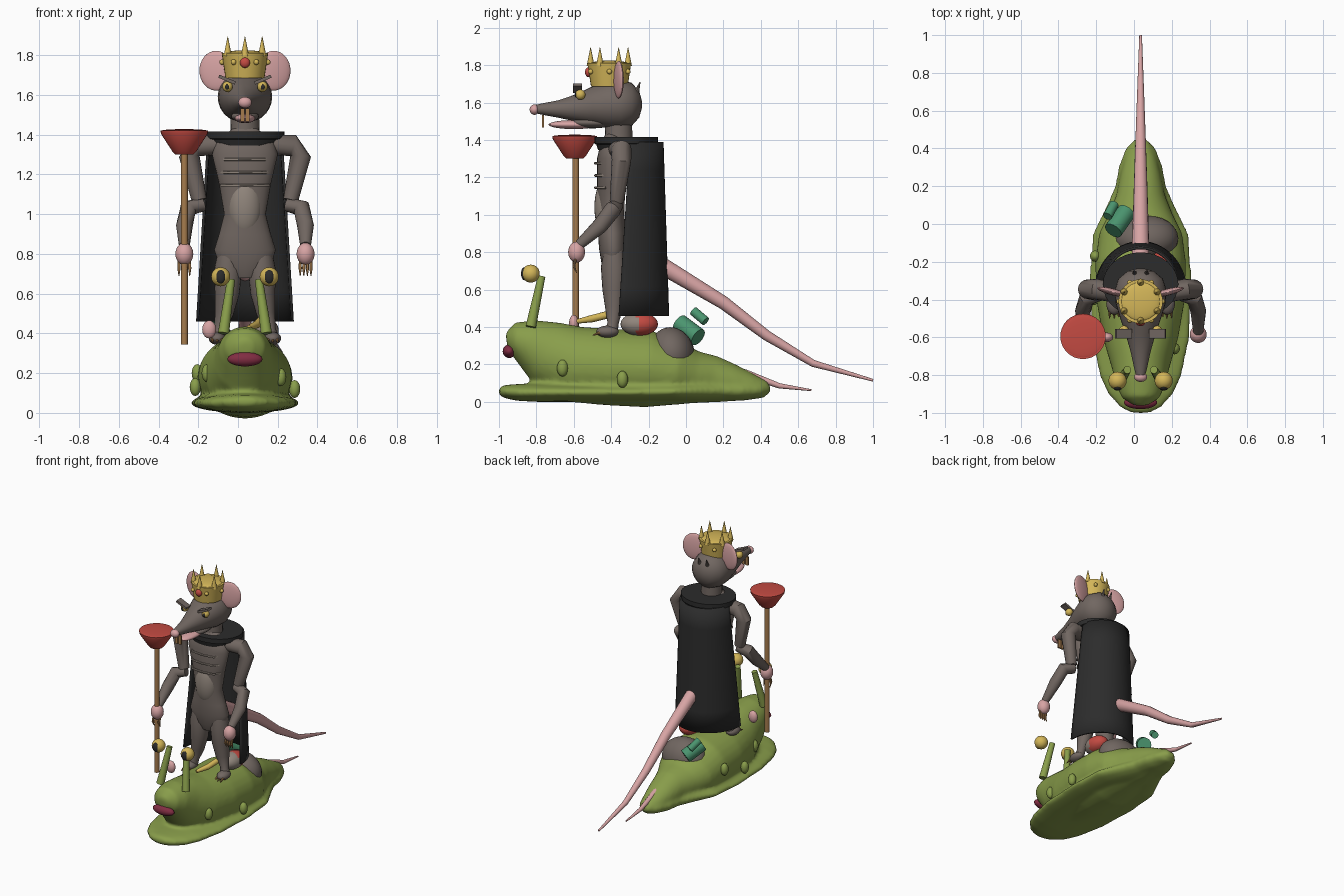
import bpy, bmesh, math
from mathutils import Vector, Matrix, Euler

old = bpy.data.objects.get("Cube")
if old:
    bpy.data.objects.remove(old, do_unlink=True)

CX = 0.035  # centre line of the figure; all parts are placed relative to it


def material(name, *rgb):
    m = bpy.data.materials.new(name)
    m.use_nodes = True
    m.diffuse_color = (*rgb, 1)
    m.node_tree.nodes["Principled BSDF"].inputs["Base Color"].default_value = (*rgb, 1)
    return m


GREEN = material("slug_green", .25, .34, .07)
FUR = material("fur_grey_brown", .165, .135, .12)
PINK = material("skin_pink", .68, .37, .37)
BLACK = material("cloth_black", .025, .025, .025)
GOLD = material("gold", .66, .47, .1)
RED = material("rubber_red", .55, .07, .055)
WOOD = material("wood_brown", .38, .2, .075)
LIPS = material("lip_crimson", .22, .026, .055)
TEAL = material("can_teal", .07, .3, .16)
PALE = material("belly_grey", .28, .235, .2)


def finish(name, bm, mat):
    bmesh.ops.recalc_face_normals(bm, faces=bm.faces)
    me = bpy.data.meshes.new(name)
    bm.to_mesh(me)
    bm.free()
    me.materials.append(mat)
    me.shade_smooth()
    me.set_sharp_from_angle(angle=0.75)
    ob = bpy.data.objects.new(name, me)
    ob.location.x = CX
    bpy.context.collection.objects.link(ob)
    return ob


def ball(name, loc, size, mat, rot=(0, 0, 0), seg=24):
    bm = bmesh.new()
    m = Matrix.LocRotScale(Vector(loc), Euler(rot), Vector(size))
    bmesh.ops.create_uvsphere(bm, u_segments=seg, v_segments=seg * 2 // 3, radius=1, matrix=m)
    return finish(name, bm, mat)


def box(name, loc, size, mat, rot=(0, 0, 0)):
    bm = bmesh.new()
    bmesh.ops.create_cube(bm, size=1, matrix=Matrix.LocRotScale(Vector(loc), Euler(rot), Vector(size)))
    return finish(name, bm, mat)


def tube(name, points, radii, mat, sides=20, ref=(1, 0, 0)):
    """Skin elliptical rings along a path; a radius is a number or a pair."""
    bm = bmesh.new()
    pts = [Vector(p) for p in points]
    rings = []
    for i, p in enumerate(pts):
        t = (pts[min(i + 1, len(pts) - 1)] - pts[max(i - 1, 0)]).normalized()
        a = (Vector(ref) - t * t.dot(Vector(ref))).normalized()
        b = t.cross(a)
        ra, rb = radii[i] if isinstance(radii[i], tuple) else (radii[i], radii[i])
        angles = [math.tau * k / sides for k in range(sides)]
        rings.append([bm.verts.new(p + a * ra * math.cos(w) + b * rb * math.sin(w)) for w in angles])
    for lo, hi in zip(rings, rings[1:]):
        for k in range(sides):
            n = (k + 1) % sides
            bm.faces.new((lo[k], lo[n], hi[n], hi[k]))
    bm.faces.new(rings[0])
    bm.faces.new(rings[-1])
    return finish(name, bm, mat)


def loft(name, rows, mat, axis="y", sides=28):
    """Rows of (position, offset, half width, half depth) along y or z."""
    pts = [(0, r[0], r[1]) if axis == "y" else (0, r[1], r[0]) for r in rows]
    return tube(name, pts, [(r[2], r[3]) for r in rows], mat, sides)


# Slug: rounded body fused with a flat foot
body = loft("slug_body", [
    (-.96, .33, .04, .04), (-.92, .335, .1, .09), (-.85, .32, .13, .125), (-.75, .265, .155, .175),
    (-.6, .2, .2, .205), (-.4, .185, .235, .205), (-.2, .175, .24, .205), (-.05, .15, .22, .17),
    (.05, .13, .17, .14), (.15, .12, .13, .125), (.25, .1, .11, .1), (.35, .08, .085, .07),
    (.43, .065, .05, .045)], GREEN)
foot = loft("slug_foot", [
    (-1, .06, .05, .02), (-.97, .055, .11, .035), (-.9, .05, .175, .045), (-.8, .05, .22, .05),
    (-.6, .05, .262, .05), (-.3, .05, .275, .05), (-.05, .055, .255, .055), (.1, .06, .18, .06),
    (.2, .06, .135, .055), (.3, .06, .118, .055), (.4, .065, .08, .045), (.45, .07, .03, .02)], GREEN)
bpy.ops.object.select_all(action="DESELECT")
foot.select_set(True)
body.select_set(True)
bpy.context.view_layer.objects.active = body
bpy.ops.object.join()
fuse = body.modifiers.new("fuse", "REMESH")
fuse.mode = "VOXEL"
fuse.voxel_size = 0.014
fuse.use_smooth_shade = True
soften = body.modifiers.new("soften", "SMOOTH")
soften.factor = 0.5
soften.iterations = 6

ball("slug_lips", (0, -.945, .27), (.088, .035, .036), LIPS)
for s in (-1, 1):
    tube("eye_stalk", [(s * .108, -.83, .4), (s * .07, -.772, .67)], [.028, .02], GREEN)
    ball("slug_eye", (s * .122, -.83, .685), (.048, .048, .048), GOLD)
    ball("slug_pupil", (s * .122, -.866, .685), (.024, .016, .034), BLACK)
for x, y, z in [(.18, -.66, .18), (.25, -.34, .12), (-.24, -.17, .2), (-.19, -.6, .2), (-.25, -.4, .13)]:
    ball("slug_wart", (x, y, z), (.028, .03, .045), GREEN, seg=16)

# Things stuck in the slug's back
ball("furry_lump", (.03, -.075, .26), (.17, .12, .14), FUR, (.25, 0, 0))
tube("lump_tail", [(0, .15, .19), (0, .32, .15), (0, .5, .085), (0, .67, .062)], [.026, .022, .014, .005], PINK, 12)
tube("large_can", [(-.145, -.035, .42), (-.075, .065, .345)], [.05, .05], TEAL)
tube("small_can", [(-.175, .04, .485), (-.14, .105, .43)], [.025, .025], TEAL)
cap = ball("two_tone_ball", (.1, -.25, .415), (.07, .1, .062), RED)
cap.data.materials.append(PALE)
for f in cap.data.polygons:
    f.material_index = int(f.center.y < -.26)
ball("pink_paw", (-.18, -.6, .42), (.035, .025, .045), PINK)
tube("gold_sliver", [(.02, -.58, .43), (.06, -.5, .445), (.08, -.42, .465)], [.012, .02, .02], GOLD, 12)

# Torso, belly and ribs
loft("torso", [
    (.68, -.39, .06, .04), (.73, -.39, .125, .06), (.82, -.39, .155, .075), (.9, -.395, .13, .075),
    (1, -.4, .105, .07), (1.15, -.4, .13, .075), (1.3, -.4, .165, .075), (1.36, -.39, .15, .07),
    (1.42, -.37, .07, .06)], FUR, "z")
ball("belly", (0, -.425, 1.04), (.085, .065, .155), PALE)
for z in (1.145, 1.21, 1.275):
    tube("rib", [(-.12, -.43, z), (-.09, -.472, z), (0, -.485, z), (.09, -.472, z), (.12, -.43, z)],
         [.007] * 5, PALE, 8, (0, 0, 1))
tube("neck", [(0, -.36, 1.36), (0, -.36, 1.55)], [.075, .07], FUR)

# Limbs
for s in (-1, 1):
    tube("arm", [(s * .1, -.37, 1.35), (s * .24, -.345, 1.345), (s * .28, -.345, 1.29), (s * .23, -.37, 1.07)],
         [.05, .055, .052, .038], FUR, 16, (0, 1, 0))
    tube("forearm", [(s * .21, -.37, 1.05), (s * .285, -.39, 1.03), (s * .305, -.46, .94), (s * .305, -.57, .84)],
         [.035, .045, .042, .027], FUR, 16, (0, 1, 0))
    ball("hand", (s * .305, -.585, .8), (.045, .045, .056), PINK)
    for k in range(4):
        x = s * .305 + (k - 1.5) * .018
        tube("finger_claw", [(x, -.59, .765), (x, -.6, .725), (x, -.585, .69)], [.007, .008, .002], WOOD, 8)
    tube("leg", [(s * .08, -.385, .84), (s * .085, -.385, .72), (s * .09, -.385, .6), (s * .105, -.385, .5),
                 (s * .125, -.39, .42), (s * .135, -.4, .37)], [.05, .07, .062, .047, .03, .035], FUR)
    ball("rat_foot", (s * .14, -.42, .375), (.042, .06, .032), FUR)
    for k in (-1, 0, 1):
        tube("toe_claw", [(s * .14 + k * .022, -.46, .37), (s * .14 + k * .025, -.5, .355)], [.01, .002], WOOD, 8)
tube("rat_tail", [(0, -.35, .86), (0, -.1, .71), (0, .2, .53), (0, .43, .355), (0, .68, .205), (0, 1, .115)],
     [.045, .045, .036, .028, .019, .007], PINK, 16)

# Cape: an open half tube flaring to the hem
bm = bmesh.new()
levels, steps = 6, 28
grid = []
for i in range(levels + 1):
    f = i / levels
    ring = []
    for k in range(steps + 1):
        w = math.pi * k / steps
        ring.append(bm.verts.new(((.19 + .056 * f) * math.cos(w),
                                  -.3 - .06 * f + (.18 + .09 * f) * math.sin(w), 1.39 - .93 * f)))
    grid.append(ring)
for lo, hi in zip(grid, grid[1:]):
    for k in range(steps):
        bm.faces.new((lo[k], lo[k + 1], hi[k + 1], hi[k]))
cape = finish("cape", bm, BLACK)
cape.modifiers.new("thickness", "SOLIDIFY").thickness = 0.014
loft("collar", [(1.345, -.32, .175, .15), (1.375, -.32, .185, .16), (1.38, -.32, .2, .17),
                (1.415, -.32, .2, .17)], BLACK, "z", 32)

# Head
loft("head", [
    (-.825, 1.565, .018, .018), (-.76, 1.565, .035, .032), (-.68, 1.565, .052, .047), (-.58, 1.57, .08, .075),
    (-.5, 1.58, .108, .102), (-.42, 1.587, .132, .125), (-.35, 1.59, .137, .132), (-.29, 1.59, .118, .115),
    (-.25, 1.59, .07, .07), (-.236, 1.59, .02, .02)], FUR)
ball("nose", (0, -.81, 1.562), (.034, .026, .028), PINK)
ball("lower_jaw", (0, -.6, 1.482), (.052, .135, .024), PINK)
ball("jaw_fur", (0, -.5, 1.492), (.07, .12, .03), FUR)
for s in (-1, 1):
    box("front_tooth", (s * .013, -.765, 1.5), (.021, .012, .065), WOOD)
    ball("rat_eye", (s * .088, -.565, 1.642), (.026, .027, .027), GOLD)
    ball("rat_pupil", (s * .09, -.588, 1.64), (.01, .007, .014), BLACK)
    box("brow", (s * .09, -.58, 1.677), (.09, .05, .016), FUR, (0, -s * .4, 0))
    ball("ear", (s * .145, -.36, 1.722), (.087, .018, .1), PINK, (0, 0, s * .25))
    tube("hair_tuft", [(s * .03, -.27, 1.64), (s * .035, -.245, 1.71)], [.018, .002], FUR, 8)

# Crown
loft("crown_band", [(1.685, -.41, .098, .098), (1.81, -.41, .117, .117)], GOLD, "z", 32)
ball("crown_cap", (0, -.41, 1.805), (.105, .105, .02), GOLD)
for k in range(6):
    w = math.tau * k / 6 + math.pi / 2
    x, y = .1 * math.cos(w), -.41 + .1 * math.sin(w)
    tube("crown_spike", [(x, y, 1.795), (x, y, 1.895)], [.021, .001], GOLD, 12)
    w += math.pi / 6
    ball("crown_bead", (.115 * math.cos(w), -.41 + .115 * math.sin(w), 1.765), (.014,) * 3, GOLD, seg=12)
ball("crown_gem", (0, -.522, 1.762), (.025, .018, .026), RED)

# Plunger staff
tube("staff", [(-.305, -.59, .345), (-.305, -.59, 1.31)], [.018, .018], WOOD, 16)
tube("plunger_cup", [(-.305, -.595, z) for z in (1.3, 1.315, 1.405, 1.422)], [.045, .06, .118, .12], RED, 32)
ball("plunger_top", (-.305, -.595, 1.42), (.115, .115, .008), RED)
